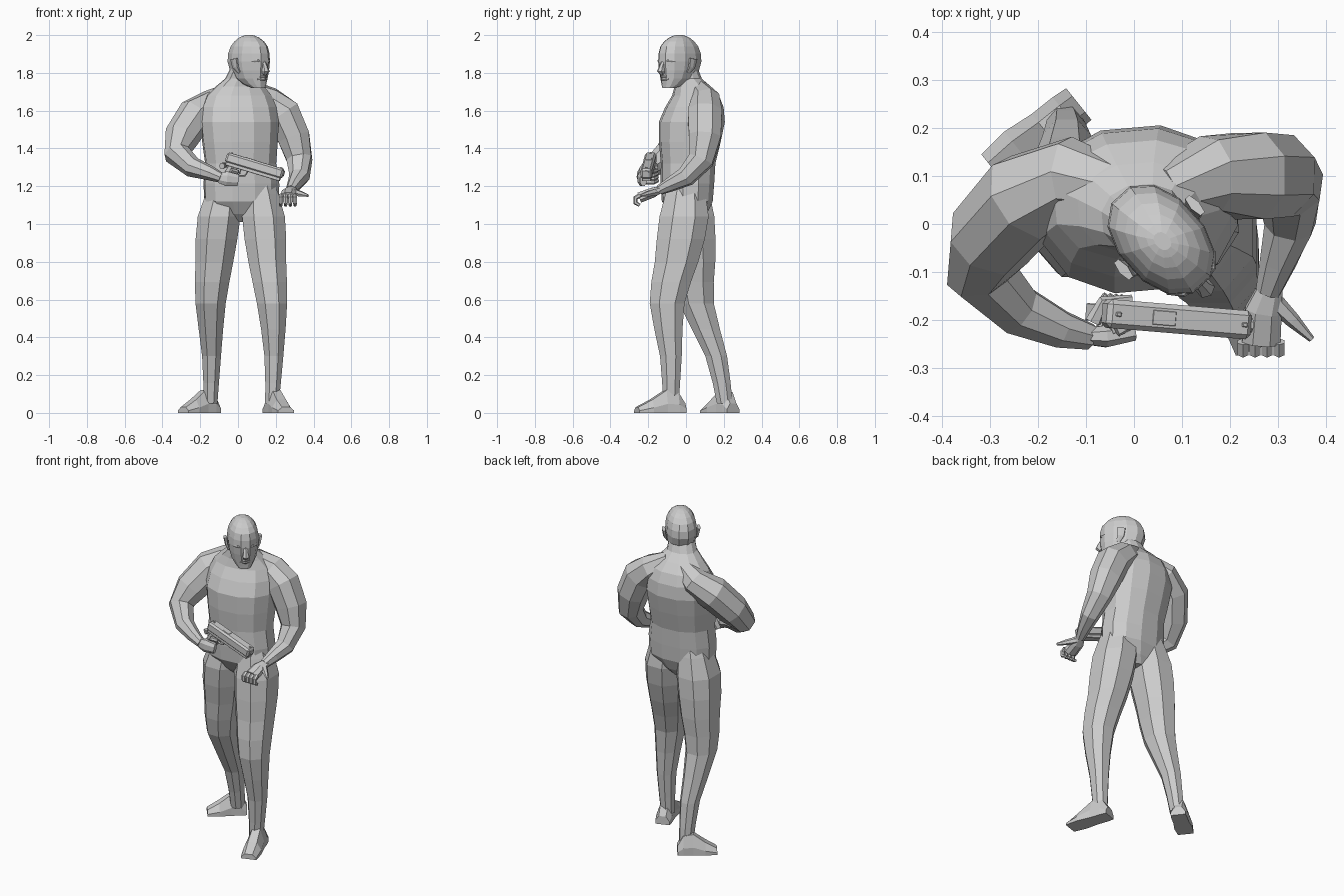
import bpy, bmesh, math
from mathutils import Vector, Matrix

cube = bpy.data.objects.get("Cube")
if cube:
    bpy.data.objects.remove(cube, do_unlink=True)

shade = (.6, .6, .6, 1)
grey = bpy.data.materials.new("plain grey")
grey.use_nodes = True
grey.diffuse_color = shade
grey.node_tree.nodes["Principled BSDF"].inputs["Base Color"].default_value = shade

WORLD = Matrix.Identity(4)
RIGHT, BACK, UP = Vector((1, 0, 0)), Vector((0, 1, 0)), Vector((0, 0, 1))


def finish(name, bm, matrix):
    bmesh.ops.recalc_face_normals(bm, faces=bm.faces)
    mesh = bpy.data.meshes.new(name)
    bm.to_mesh(mesh)
    bm.free()
    mesh.materials.append(grey)
    part = bpy.data.objects.new(name, mesh)
    bpy.context.scene.collection.objects.link(part)
    part.matrix_world = matrix


def loft(name, rings, matrix=WORLD):
    """Skin a list of equal point rings and cap both ends."""
    bm = bmesh.new()
    loops = [[bm.verts.new(point) for point in ring] for ring in rings]
    count = len(loops[0])
    for low, high in zip(loops, loops[1:]):
        for i in range(count):
            j = (i + 1) % count
            bm.faces.new((low[i], low[j], high[j], high[i]))
    bm.faces.new(loops[0])
    bm.faces.new(loops[-1])
    finish(name, bm, matrix)


def refine(rows):
    """Add one smoothly interpolated section between each pair."""
    rows = [Vector(row) for row in rows]
    padded = [rows[0]] + rows + [rows[-1]]
    result = []
    for before, a, b, after in zip(padded, padded[1:], padded[2:], padded[3:]):
        result += [a, (a + b) * 9 / 16 - (before + after) / 16]
    return result + [rows[-1]]


def oval(sides, power=.9):
    """Unit outline, slightly squared, reaching full width."""
    reach = math.cos(math.pi / sides) ** power
    for i in range(sides):
        angle = math.tau * (i + .5) / sides
        c, s = math.cos(angle), math.sin(angle)
        yield (math.copysign(abs(c) ** power, c) / reach,
               math.copysign(abs(s) ** power, s) / reach)


def stack(name, rows, sides, matrix=WORLD):
    """Level sections given as x, y, z, half width, half depth."""
    loft(name, [[Vector((x + c * width, y + s * depth, z)) for c, s in oval(sides)]
                for x, y, z, width, depth in refine(rows)], matrix)


def tube(name, path, radii, ref, matrix=WORLD, sides=6, flat=1):
    """Sections square to a path; flat thins them across the ref direction."""
    points = [Vector(point) for point in path]
    rings = []
    for k, (point, radius) in enumerate(zip(points, radii)):
        along = points[min(k + 1, len(points) - 1)] - points[max(k - 1, 0)]
        u = (ref - ref.project(along)).normalized()
        v = along.normalized().cross(u) * flat
        rings.append([point + (u * c + v * s) * radius for c, s in oval(sides)])
    loft(name, rings, matrix)


def block(name, center, size, matrix, bevel=.002, lean=0):
    bm = bmesh.new()
    bmesh.ops.create_cube(bm, size=1)
    for vert in bm.verts:
        offset = Vector(a * b for a, b in zip(vert.co, size))
        vert.co = Vector(center) + offset + RIGHT * lean * offset.z
    bmesh.ops.bevel(bm, geom=bm.edges[:], offset=bevel, segments=1, affect='EDGES')
    finish(name, bm, matrix)


def finger(name, center, start, forward, radius, ref, matrix=WORLD):
    """Finger curled round a center, from the start side over the forward side."""
    angles = [math.pi * k / 3 for k in range(4)]
    path = [Vector(center) + (start * math.cos(a) + forward * math.sin(a)) * radius for a in angles]
    tube(name, path, (.011, .011, .01, .008), ref, matrix)


# Torso and neck, shoulders turned a little
stack("torso", [
    (.01, .02, 1.01, .05, .06), (.02, .005, 1.12, .195, .13), (.015, .01, 1.32, .185, .14),
    (.01, .03, 1.54, .205, .17), (.01, .05, 1.68, .17, .12), (.02, .01, 1.77, .085, .07),
    (.04, -.02, 1.86, .07, .07)], 12, Matrix.Rotation(math.radians(5), 4, 'Z'))

# Legs share heights and thickness, and start inside the hips
heights = (1.25, 1.04, .8, .58, .3, .05)
thickness = (.07, .113, .1, .08, .05, .036)
leg_paths = {
    "left_leg": [(.11, 0), (.135, -.01), (.155, -.05), (.18, -.1), (.19, -.08), (.18, -.08)],
    "right_leg": [(-.06, .02), (-.1, .02), (-.125, .04), (-.145, .055), (-.14, .16), (-.145, .205)],
}
for name, path in leg_paths.items():
    stack(name, [(x, y, z, r, r * 1.15) for (x, y), z, r in zip(path, heights, thickness)], 8)


# Feet run from heel to toe
def foot(name, heel, toe):
    heel, toe = Vector(heel), Vector(toe)
    side = (toe - heel).cross(UP).normalized()
    rings = []
    for t, width, height in [(0, .042, .05), (.15, .045, .11), (.4, .045, .12), (.7, .052, .07), (1, .045, .03)]:
        outline = [(-1, 0), (-1, .4), (-.5, 1), (.5, 1), (1, .4), (1, 0)]
        rings.append([heel.lerp(toe, t) + side * a * width + UP * b * height for a, b in outline])
    loft(name, rings)


foot("left_foot", (.17, -.01, 0), (.255, -.26, 0))
foot("right_foot", (-.115, .25, 0), (-.29, .11, 0))

# Arms run from the base of the neck over the shoulder to the wrist
arm_radii = (.05, .075, .09, .085, .066, .05, .036, .025)
tube("right_arm", [
    (-.02, .07, 1.7), (-.13, .1, 1.635), (-.225, .055, 1.575), (-.3, -.03, 1.46), (-.322, -.1, 1.37),
    (-.24, -.18, 1.3), (-.15, -.22, 1.27), (-.09, -.235, 1.245)],
    arm_radii, Vector((-.1, -.8, .5)), sides=8)
tube("left_arm", [
    (.06, .07, 1.71), (.16, .105, 1.65), (.24, .1, 1.585), (.295, .1, 1.46), (.325, .08, 1.34),
    (.325, 0, 1.25), (.3, -.08, 1.21), (.28, -.14, 1.18)],
    arm_radii, Vector((1, 0, .3)), sides=8)

# Open left hand with curled fingers
tube("left_palm", [(.285, -.13, 1.185), (.27, -.18, 1.165), (.265, -.245, 1.14)],
     (.025, .038, .04), RIGHT, sides=8, flat=.7)
for i in range(4):
    finger("left_finger", (.227 + .025 * i, -.245, 1.125), UP, -BACK, .026, RIGHT)
tube("left_thumb", [(.29, -.16, 1.17), (.33, -.2, 1.16), (.37, -.24, 1.15)], (.018, .014, .006), UP)

# Head, with local +x as the face direction
head = Matrix.Translation((.066, -.043, 0)) @ Matrix.Rotation(math.radians(-48), 4, 'Z')
head_rows = [  # height, face, nape, half width
    (1.72, .095, .03, .035), (1.77, .1, -.09, .07), (1.86, .113, -.14, .086),
    (1.94, .1, -.12, .076), (1.985, .05, -.07, .045), (2, .01, -.03, .015)]
stack("head", [((face + nape) / 2, 0, z, (face - nape) / 2, width)
               for z, face, nape, width in head_rows], 12, head)
tube("nose", [(.1, 0, 1.86), (.115, 0, 1.83), (.122, 0, 1.81), (.11, 0, 1.795)],
     (.011, .013, .018, .012), BACK, head)
for z in (1.766, 1.778):
    tube("lip", [(.09, -.03, z), (.107, 0, z), (.09, .03, z)], (.004, .007, .004), UP, head)
for side in (-1, 1):
    tube("ear", [(0, side * .08, 1.8), (-.015, side * .093, 1.83), (-.02, side * .1, 1.875)],
         (.01, .02, .024), RIGHT, head, flat=.4)
    tube("brow", [(.106, side * .014, 1.86), (.1, side * .04, 1.864), (.075, side * .064, 1.86)],
         (.006, .007, .005), UP, head)
    tube("eye", [(.1, side * .02, 1.842), (.096, side * .035, 1.842), (.08, side * .05, 1.842)],
         (.003, .006, .003), UP, head)

# Handgun, with local +x as the barrel direction
barrel = Vector((.3, -.025, -.09)).normalized()
across = UP.cross(barrel).normalized()
gun = Matrix((barrel, across, barrel.cross(across))).transposed().to_4x4()
gun.translation = (.087, -.198, 1.303)
block("gun_slide", (0, 0, .006), (.315, .06, .056), gun, bevel=.01)
block("gun_frame", (0, 0, -.02), (.3, .048, .03), gun)
block("gun_grip", (-.12, 0, -.075), (.05, .036, .1), gun, lean=.3)
block("ejection_port", (-.035, 0, .033), (.05, .03, .005), gun, bevel=.001)
for name, x in (("front_sight", .14), ("rear_sight", -.135)):
    block(name, (x, 0, .035), (.012, .01, .008), gun)
tube("gun_muzzle", [(.15, 0, .01), (.162, 0, .01)], (.015, .015), BACK, gun, sides=8)
tube("trigger_guard", [(-.09, 0, -.06), (-.06, 0, -.068), (-.035, 0, -.06), (-.025, 0, -.03)],
     [.007] * 4, BACK, gun, flat=.5)
block("trigger", (-.065, 0, -.045), (.007, .008, .03), gun)

# Right hand wrapped round the grip
tube("right_palm", [(-.1, -.234, 1.245), (-.06, -.234, 1.24), (0, -.225, 1.232)],
     (.028, .038, .03), UP, sides=8, flat=.6)
for i in range(4):
    z = -.052 - .021 * i
    finger("right_finger", (z * .3 - .095, 0, z), -BACK, RIGHT, .035, UP, gun)
tube("right_thumb", [(-.165, -.02, -.045), (-.15, .022, -.035), (-.09, .034, -.03)],
     (.015, .012, .008), UP, gun)
